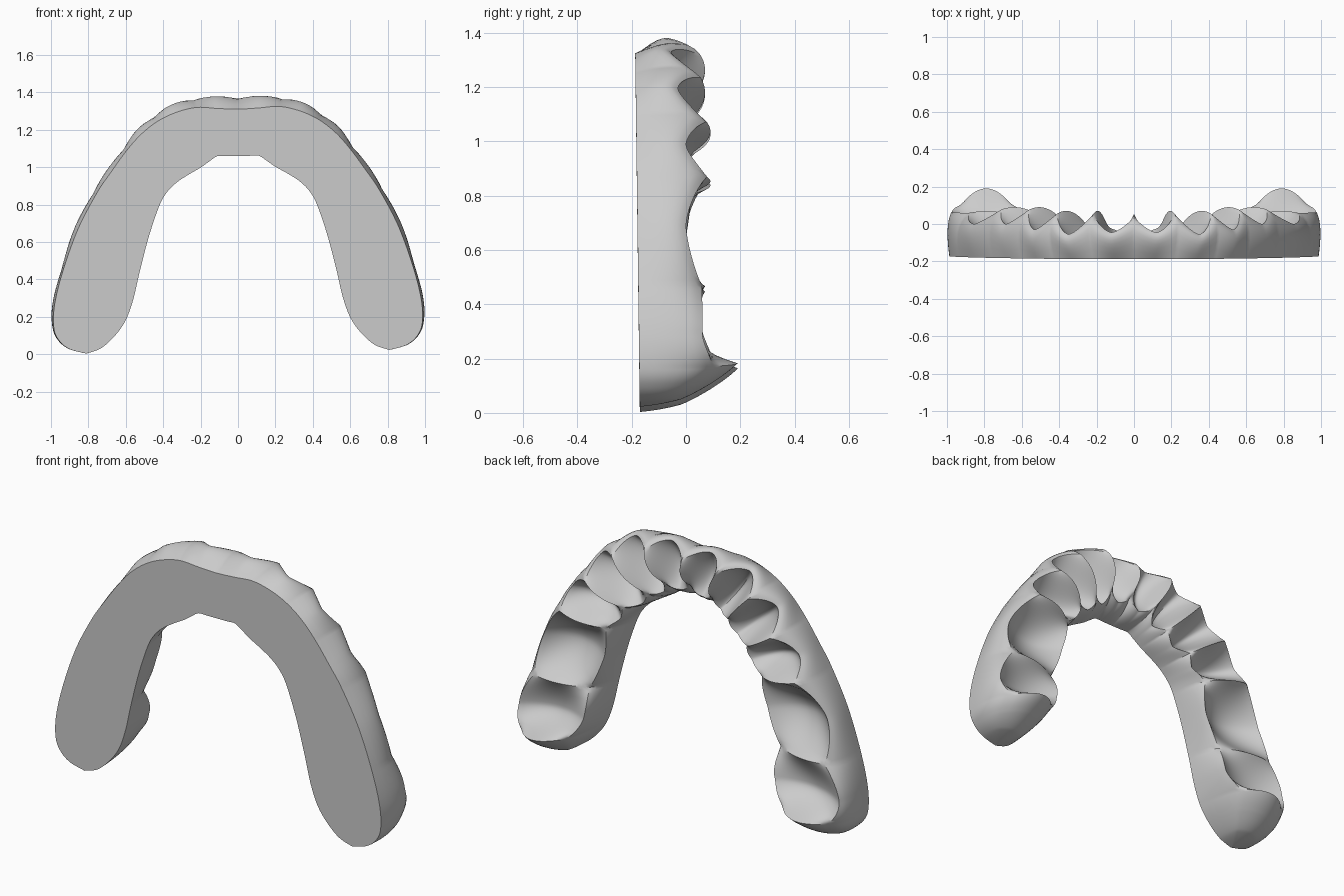
import bpy, bmesh, math
from mathutils import Vector

cube = bpy.data.objects.get("Cube")
if cube:
    bpy.data.objects.remove(cube)

# Stations from the arch centre to one end, alternating ridge and socket middle:
# outer x, outer z, inner x, inner z, crest height
STATIONS = [
    (0, 1.31, 0, 1.06, .055), (.11, 1.315, .06, 1.06, -.045),
    (.22, 1.322, .11, 1.06, .07), (.33, 1.297, .15, 1.035, -.055),
    (.43, 1.25, .2, 1, .07), (.52, 1.18, .27, .96, -.03),
    (.6, 1.09, .33, .92, .09), (.68, .98, .38, .87, 0),
    (.755, .87, .42, .8, .09), (.855, .68, .475, .64, 0),
    (.935, .46, .525, .45, .07), (.98, .28, .56, .3, .06),
    (.985, .155, .6, .19, .19), (.957, .085, .655, .11, .09),
    (.9, .038, .73, .042, -.02), (.81, .013, .81, .013, -.172)]
LAST = len(STATIONS) - 1
END = 12          # station of the raised end rim
STEPS = 12        # rings between stations
ACROSS = 18       # columns over a socket
WALL = 7          # rows on a side wall


def station(k):
    """Outer and inner plate points of a station, mirrored for negative k."""
    ox, oz, ix, iz, _ = STATIONS[min(abs(k), LAST)]
    side = -1 if k < 0 else 1
    return Vector((side * ox, oz, side * ix, iz))


def outline(t):
    """Smooth curve through the stations."""
    k = min(math.floor(t), LAST - 1)
    f = t - k
    a, b, c, d = (station(k + n) for n in (-1, 0, 1, 2))
    return b + (c - a) * f / 2 + (a - b * 2.5 + c * 2 - d / 2) * f**2 \
        + (b * 3 - a - c * 3 + d) * f**3 / 2


def crest(t):
    """Rim height, closeness to a ridge, socket depth, crown drop and centre."""
    if t >= END:
        k = min(int(t), LAST - 1)
        low, high = STATIONS[k][4], STATIONS[k + 1][4]
        fade = (LAST - t) / (LAST - END)
        return low + (high - low) * (t - k), 1, 0, .09 * fade, 0
    mid = 2 * int(t / 2) + 1
    a = t - mid
    peak = STATIONS[mid + (1 if a > 0 else -1)][4]
    e = abs(a)
    rim = STATIONS[mid][4]
    height = rim + (peak - rim) * e**1.6
    if t > END - 1:
        return height, e, .06, .09, 0
    depth = .06 if mid == END - 1 else .05 + .05 * t / END
    return height, e, depth, .05 - .02 * t / END, -.4


def bezier(p, q, r, f):
    return p * (1 - f)**2 + q * 2 * f * (1 - f) + r * f * f


def ring(t):
    """Closed cross-section: outer wall, socket floor, inner wall."""
    ox, oz, ix, iz = outline(t)
    s = abs(t)
    outer = Vector((ox, -.17 - .013 * oz, oz))
    inner = Vector((ix, -.17 - .013 * iz, iz))
    width = (outer - inner).length
    out = (outer - inner) / max(width, .001)
    out.y = 0
    height, e, depth, drop, centre = crest(s)
    fade = min(1, (LAST - s) / (LAST - END))
    front = 1 - min(s, 6) / 6
    back = max(0, min(1, (s - 8) / 3))
    bulge = (.035 + .04 * front - .015 * back) * fade
    inset = (.03 - .018 * front + .05 * e * e) * fade
    lean = (.02 + .04 * front + .035 * e * e) * fade

    def floor(w):
        hump = drop * e * e * (w - centre)**2
        return height - hump - depth * (1 - e * e) * (1 - w * w)

    # Rims of the socket and the swelling of the gum below them
    rim_out = outer + out * (bulge - inset)
    rim_in = inner + out * lean
    swell_out = outer + out * bulge * 1.4
    swell_in = inner + out * lean * .25
    for rim, swell, w in ((rim_out, swell_out, -1), (rim_in, swell_in, 1)):
        rim.y = floor(w)
        swell.y = outer.y + (rim.y - outer.y) * .75
    pts = [bezier(outer, swell_out, rim_out, i / WALL) for i in range(WALL)]
    for i in range(ACROSS + 1):
        p = rim_out.lerp(rim_in, i / ACROSS)
        p.y = floor(2 * i / ACROSS - 1)
        pts.append(p)
    pts += [bezier(rim_in, swell_in, inner, i / WALL) for i in range(1, WALL + 1)]
    for p in pts:
        p.z += .012 * p.x
    return pts


# Gum arch skinned from the rings
bm = bmesh.new()
rings = [[bm.verts.new(p) for p in ring(n / STEPS)]
         for n in range(-LAST * STEPS, LAST * STEPS + 1)]
for a, b in zip(rings, rings[1:]):
    for i in range(len(a)):
        j = (i + 1) % len(a)
        bm.faces.new((a[i], a[j], b[j], b[i]))
bmesh.ops.remove_doubles(bm, verts=bm.verts, dist=.0005)
bmesh.ops.recalc_face_normals(bm, faces=bm.faces)
mesh = bpy.data.meshes.new("gum_arch")
bm.to_mesh(mesh)
bm.free()

gum = bpy.data.objects.new("gum_arch", mesh)
bpy.context.collection.objects.link(gum)
grey = bpy.data.materials.new("light_grey")
grey.use_nodes = True
colour = (.6, .6, .6, 1)
grey.diffuse_color = colour
grey.node_tree.nodes["Principled BSDF"].inputs["Base Color"].default_value = colour
mesh.materials.append(grey)

bpy.context.view_layer.objects.active = gum
gum.select_set(True)
bpy.ops.object.shade_smooth_by_angle(angle=math.radians(35))
